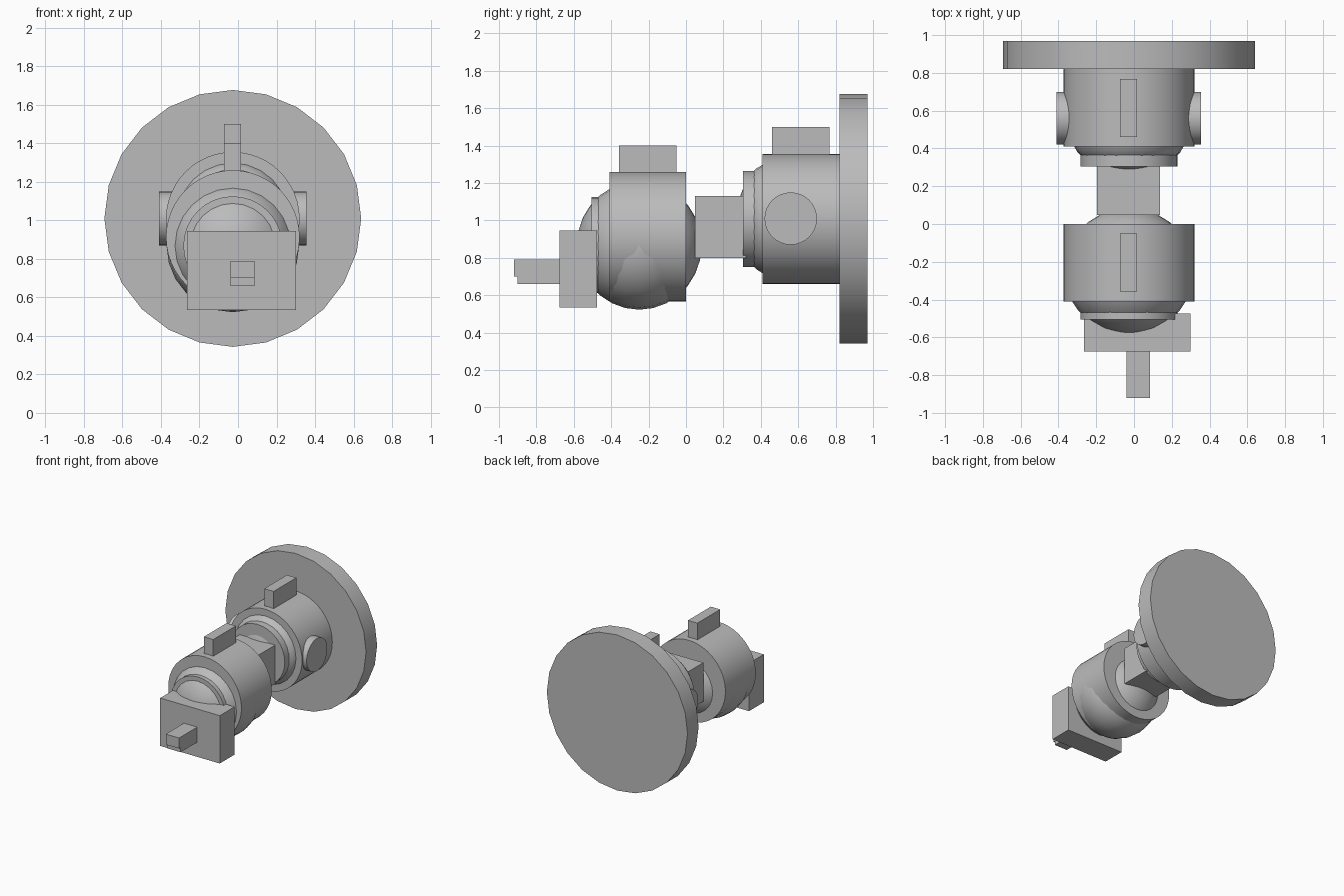
import bpy, math
from mathutils import Vector

cube = bpy.data.objects.get("Cube")
if cube:
    bpy.data.objects.remove(cube, do_unlink=True)

grey = bpy.data.materials.new("plain_grey")
grey.use_nodes = True
colour = (0.5, 0.5, 0.5, 1)
grey.diffuse_color = colour
grey.node_tree.nodes["Principled BSDF"].inputs["Base Color"].default_value = colour

CX = -0.027  # shared axis of all round parts


def finish(name, smooth=True):
    obj = bpy.context.object
    obj.name = name
    obj.data.materials.append(grey)
    bpy.ops.object.transform_apply(location=False, rotation=True, scale=True)
    if smooth:
        bpy.ops.object.shade_smooth_by_angle(angle=math.radians(35))
    return obj


def box(name, low, high):
    low, high = Vector(low), Vector(high)
    bpy.ops.mesh.primitive_cube_add(size=1, location=(low + high) / 2)
    bpy.context.object.scale = high - low
    return finish(name, False)


def drum(name, radius, y0, y1, z, sides=48):
    bpy.ops.mesh.primitive_cylinder_add(
        vertices=sides, radius=radius, depth=y1 - y0,
        location=(CX, (y0 + y1) / 2, z), rotation=(math.pi / 2, 0, 0))
    return finish(name)


def ball(name, y, z, radius, half_depth):
    bpy.ops.mesh.primitive_uv_sphere_add(
        segments=24, ring_count=14, radius=1, location=(CX, y, z),
        rotation=(math.pi / 2, 0, 0))
    bpy.context.object.scale = (radius, radius, half_depth)
    return finish(name)


# Rear assembly: wall disc, housing, collar and ball
drum("base_disc", 0.667, 0.82, 0.97, 1.01, 24)
drum("rear_housing", 0.347, 0.41, 0.83, 1.008)
drum("rear_collar", 0.257, 0.305, 0.38, 1.008, 32)
ball("rear_ball", 0.455, 1.008, 0.30, 0.18)
box("rear_fin", (-0.073, 0.46, 1.3), (0.016, 0.767, 1.5))

# Round buttons on both sides of the rear housing
for side, name in ((-1, "right_button"), (1, "left_button")):
    bpy.ops.mesh.primitive_cylinder_add(
        vertices=32, radius=0.14, depth=0.2,
        location=(CX + side * 0.283, 0.56, 1.01), rotation=(0, math.pi / 2, 0))
    finish(name)

# Link between the two joints
box("link_block", (-0.197, 0.047, 0.8), (0.138, 0.32, 1.132))

# Front assembly: housing, ball and collar
drum("front_housing", 0.347, -0.41, 0.0, 0.913)
drum("front_collar", 0.257, -0.505, -0.43, 0.868, 32)
ball("front_ball", -0.25, 0.867, 0.344, 0.334)
box("front_fin", (-0.073, -0.358, 1.2), (0.016, -0.05, 1.4))

# Tool plate and its stepped peg
box("tool_plate", (-0.265, -0.675, 0.535), (0.3, -0.475, 0.945))
box("peg_upper", (-0.04, -0.92, 0.7), (0.086, -0.67, 0.79))
box("peg_lower", (-0.04, -0.9, 0.66), (0.086, -0.67, 0.705))
